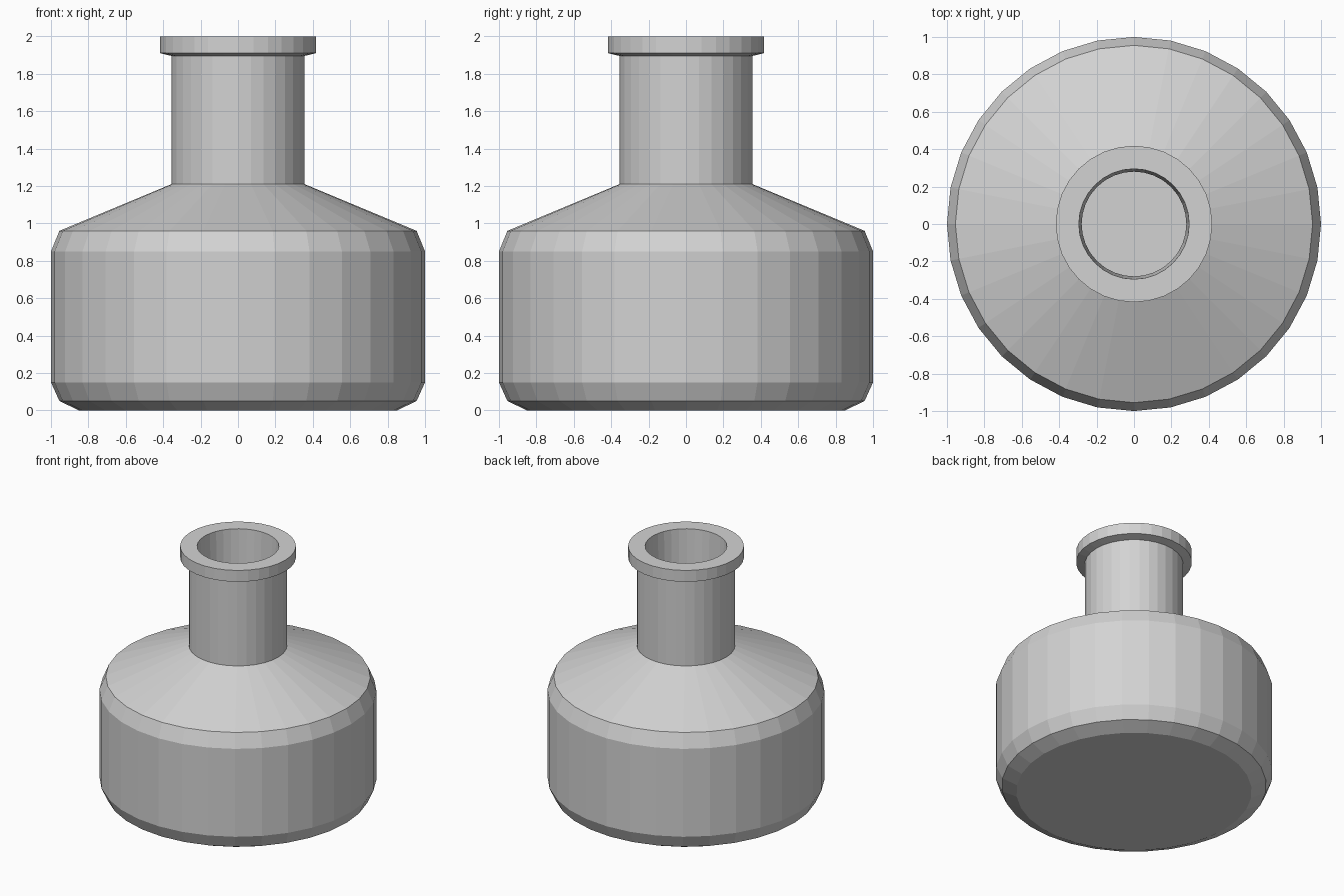
import bpy
import bmesh
import math

cube = bpy.data.objects.get("Cube")
if cube:
    bpy.data.objects.remove(cube, do_unlink=True)

SEGMENTS = 32

# Single flat colour
grey = bpy.data.materials.new("light_grey")
grey.use_nodes = True
colour = (0.65, 0.65, 0.65, 1.0)
grey.diffuse_color = colour
grey.node_tree.nodes["Principled BSDF"].inputs["Base Color"].default_value = colour


def lathe(name, profile, material):
    """Spin a (radius, height) profile around z; open ends are capped."""
    bm = bmesh.new()
    rings = []
    for radius, z in profile:
        rings.append([bm.verts.new((radius * math.cos(math.tau * i / SEGMENTS),
                                    radius * math.sin(math.tau * i / SEGMENTS), z))
                      for i in range(SEGMENTS)])
    for low, high in zip(rings, rings[1:]):
        for i in range(SEGMENTS):
            j = (i + 1) % SEGMENTS
            bm.faces.new((low[i], low[j], high[j], high[i]))
    bm.faces.new(rings[0])
    bm.faces.new(rings[-1])
    bmesh.ops.recalc_face_normals(bm, faces=bm.faces)
    mesh = bpy.data.meshes.new(name)
    bm.to_mesh(mesh)
    bm.free()
    mesh.materials.append(material)
    obj = bpy.data.objects.new(name, mesh)
    bpy.context.collection.objects.link(obj)
    return obj


# Outer wall: base, chamfered body, sloping shoulder, neck and lip
outer = [(0.85, 0.0), (0.955, 0.05), (1.0, 0.15), (1.0, 0.85), (0.955, 0.96),
         (0.355, 1.21), (0.355, 1.895), (0.418, 1.91), (0.418, 2.0)]

# Inner wall: slightly tapered mouth, then the hollow body down to its floor
inner = [(0.295, 2.0), (0.28, 1.63), (0.28, 1.16), (0.9, 0.9),
         (0.93, 0.83), (0.93, 0.16), (0.9, 0.1), (0.82, 0.07)]

lathe("bottle", outer + inner, grey)
